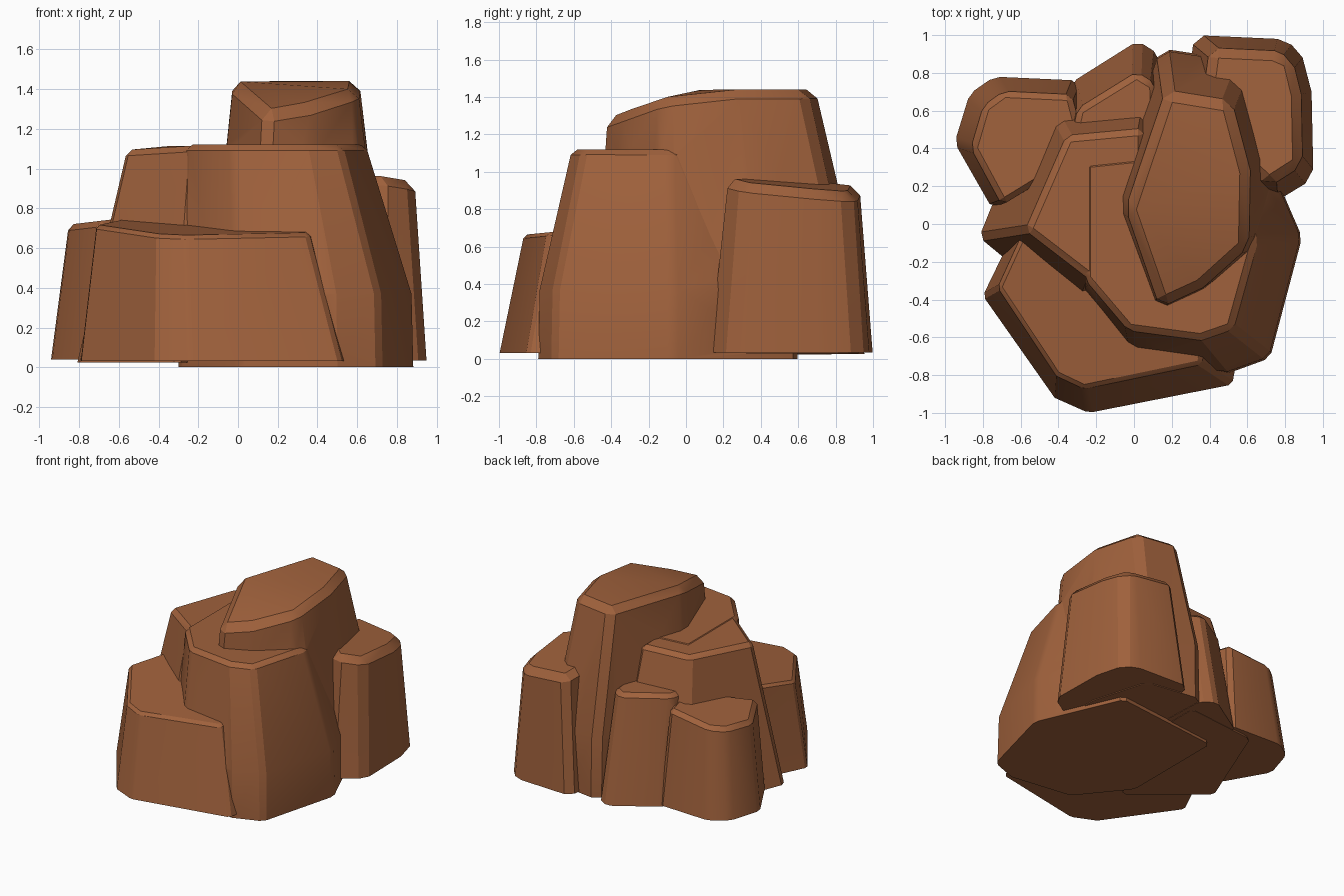
import bpy, bmesh, math

if "Cube" in bpy.data.objects:
    bpy.data.objects.remove(bpy.data.objects["Cube"])

clay = bpy.data.materials.new("reddish brown rock")
clay.diffuse_color = (0.35, 0.12, 0.045, 1)
clay.use_nodes = True
clay.node_tree.nodes["Principled BSDF"].inputs["Base Color"].default_value = clay.diffuse_color


def lump(name, foot, top_box, height, slope=(0, 0), summit=1.44, knee=0, base=0.02, bevel=0.03):
    """Tapered stone: its ground outline is fitted into top_box (x0, x1, y0, y1).
    The top leans by slope but never passes the summit; walls are upright up to the knee."""
    xs, ys = zip(*foot)
    x0, x1, y0, y1 = top_box
    base += 0.003 * len(bpy.data.objects)  # undersides never coincide
    bm = bmesh.new()
    for x, y in foot:
        bm.verts.new((x, y, base))
        if knee:
            bm.verts.new((x * 0.99, y * 0.99, knee))
        tx = x0 + (x - min(xs)) / (max(xs) - min(xs)) * (x1 - x0)
        ty = y0 + (y - min(ys)) / (max(ys) - min(ys)) * (y1 - y0)
        bm.verts.new((tx, ty, min(summit, height + slope[0] * tx + slope[1] * ty)))
    bmesh.ops.convex_hull(bm, input=bm.verts[:])
    loose = [v for v in bm.verts if not v.link_faces]
    bmesh.ops.delete(bm, geom=loose, context='VERTS')
    bmesh.ops.dissolve_limit(bm, angle_limit=math.radians(3), verts=bm.verts[:], edges=bm.edges[:])
    # Chip the sharp edges above the ground
    sharp = [e for e in bm.edges if len(e.link_faces) == 2
             and e.calc_face_angle() > math.radians(35)
             and max(v.co.z for v in e.verts) > 0.1]
    bmesh.ops.bevel(bm, geom=sharp, offset=bevel, segments=1, affect='EDGES',
                    profile=0.5, clamp_overlap=True)
    bmesh.ops.triangulate(bm, faces=bm.faces[:])
    bmesh.ops.recalc_face_normals(bm, faces=bm.faces[:])
    me = bpy.data.meshes.new(name)
    bm.to_mesh(me)
    bm.free()
    me.materials.append(clay)
    ob = bpy.data.objects.new(name, me)
    bpy.context.collection.objects.link(ob)
    return ob


# Broad stone on the front right
body = lump("rock_formation",
            [(-0.3, -0.35), (0, -0.72), (0.5, -0.79), (0.72, -0.71), (0.89, -0.07),
             (0.6, 0.6), (-0.3, 0.5)],
            (-0.26, 0.65, -0.61, 0.4), 1.12, knee=0.37, base=0)

parts = [
    lump("left_shoulder",
         [(-0.82, -0.07), (-0.3, -0.5), (0.1, 0.3), (0.1, 0.78), (-0.5, 0.72), (-0.73, 0.1)],
         (-0.57, 0.05, -0.3, 0.5), 1.15, slope=(0.1, 0), summit=1.115),
    lump("back_ledge",
         [(-0.33, 0.75), (0.02, 0.97), (0.13, 0.9), (0.15, 0.4), (-0.4, 0.4)],
         (-0.36, 0.13, 0.3, 0.8), 0.85),
    # Tall peak with a sloping front
    lump("peak",
         [(-0.14, 0.15), (0.1, -0.5), (0.4, -0.37), (0.72, -0.1), (0.73, 0.4),
          (0.6, 0.86), (0.14, 0.93)],
         (-0.04, 0.61, -0.44, 0.7), 1.44, slope=(0, 0.36), knee=0.5, bevel=0.05),
    lump("front_slab",
         [(-0.8, -0.38), (-0.42, -0.92), (-0.24, -1), (0.52, -0.85), (0.54, -0.74),
          (-0.64, -0.05)],
         (-0.72, 0.37, -0.87, -0.05), 0.75, slope=(0, 0.1), bevel=0.02),
    lump("back_right_block",
         [(0.32, 1), (0.76, 0.98), (0.88, 0.93), (0.94, 0.7), (0.95, 0.24),
          (0.72, 0.1), (0.25, 0.5)],
         (0.35, 0.89, 0.2, 0.93), 1.06, slope=(-0.1, -0.1), bevel=0.05),
    lump("back_left_block",
         [(-0.95, 0.43), (-0.87, 0.69), (-0.74, 0.78), (-0.3, 0.76), (-0.2, 0.4),
          (-0.75, 0.08)],
         (-0.86, -0.25, 0.1, 0.7), 0.82, slope=(0.12, 0)),
]

# Fuse all lumps into one stone
for p in parts:
    m = body.modifiers.new("fuse " + p.name, 'BOOLEAN')
    m.operation = 'UNION'
    m.solver = 'EXACT'
    m.object = p
fused = bpy.data.meshes.new_from_object(body.evaluated_get(bpy.context.evaluated_depsgraph_get()))
body.modifiers.clear()
body.data = fused
for p in parts:
    bpy.data.objects.remove(p, do_unlink=True)

# Soft shading across shallow edges, crisp elsewhere
bpy.context.view_layer.objects.active = body
body.select_set(True)
bpy.ops.object.shade_smooth_by_angle(angle=math.radians(25))
